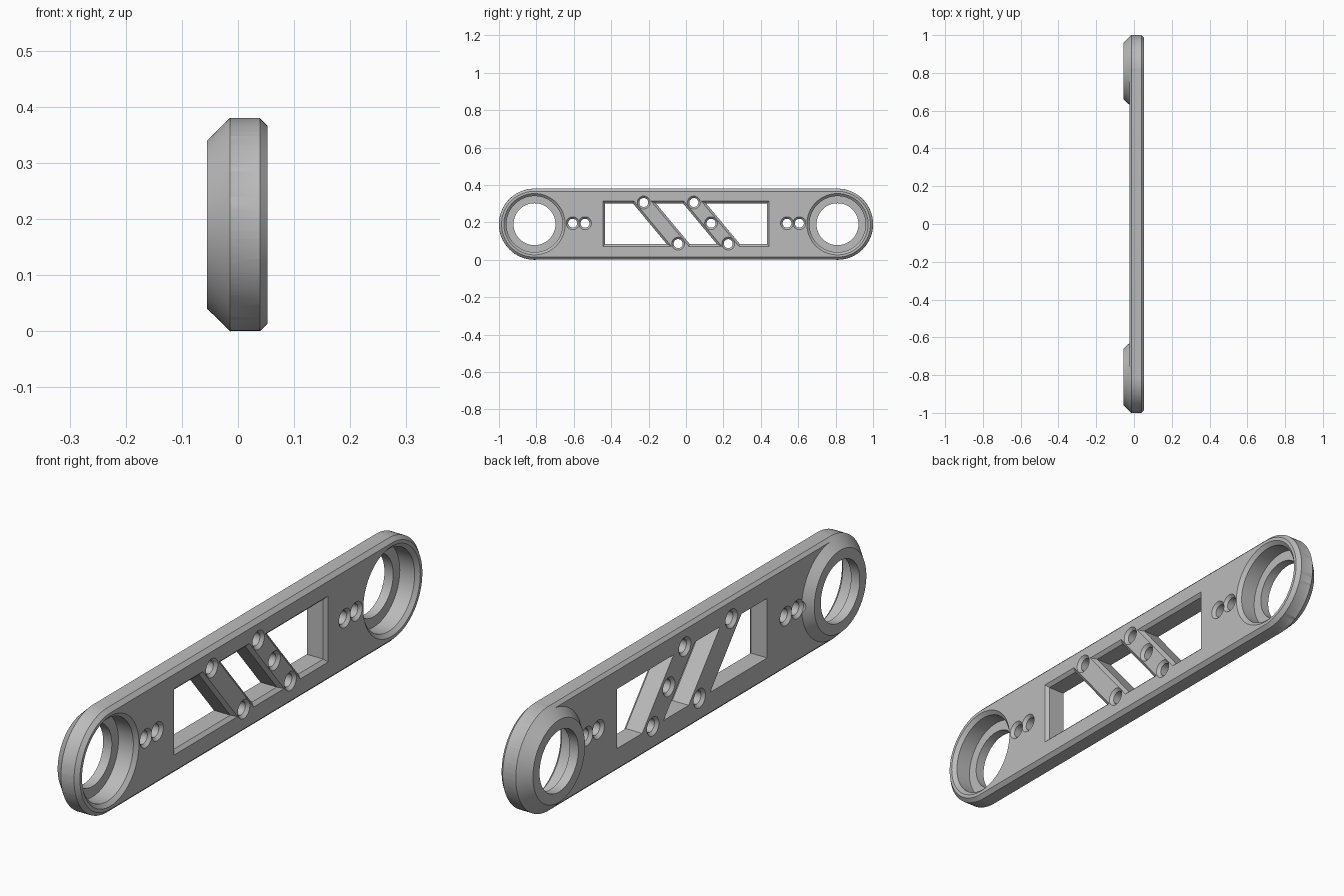
import bpy, bmesh, math

cube = bpy.data.objects.get("Cube")
if cube:
    bpy.data.objects.remove(cube, do_unlink=True)

MID = 0.19            # height of the long axis
END = 0.81            # distance of the end rings from the middle
BACK, FACE = -0.025, 0.053

grey = bpy.data.materials.new("plain_grey")
grey.use_nodes = True
colour = (0.5, 0.5, 0.5, 1)
grey.diffuse_color = colour
grey.node_tree.nodes["Principled BSDF"].inputs["Base Color"].default_value = colour


def circle(y, z, r, n=96):
    return [(y + r * math.cos(2 * math.pi * i / n), z + r * math.sin(2 * math.pi * i / n))
            for i in range(n)]


def stadium(r, n=48):
    pts = []
    for side in (1, -1):
        for i in range(n + 1):
            a = math.pi * (i / n - 0.5)
            pts.append((side * (END + r * math.cos(a)), MID + side * r * math.sin(a)))
    return pts


def loft(name, sections):
    """Closed solid skinned through outlines stacked along x."""
    bm = bmesh.new()
    rings = [[bm.verts.new((x, y, z)) for y, z in pts] for x, pts in sections]
    for a, b in zip(rings, rings[1:]):
        for i in range(len(a)):
            j = (i + 1) % len(a)
            bm.faces.new((a[i], a[j], b[j], b[i]))
    bm.faces.new(rings[0])
    bm.faces.new(rings[-1])
    bmesh.ops.recalc_face_normals(bm, faces=bm.faces)
    mesh = bpy.data.meshes.new(name)
    bm.to_mesh(mesh)
    bm.free()
    obj = bpy.data.objects.new(name, mesh)
    bpy.context.collection.objects.link(obj)
    mesh.materials.append(grey)
    return obj


def combine(target, tool, operation):
    mod = target.modifiers.new("combine", 'BOOLEAN')
    mod.operation, mod.object, mod.solver = operation, tool, 'EXACT'
    bpy.context.view_layer.objects.active = target
    bpy.ops.object.modifier_apply(modifier=mod.name)
    bpy.data.objects.remove(tool, do_unlink=True)


# Rounded plate with chamfered rims
plate = loft("link_plate", [(BACK, stadium(0.1785)), (-0.014, stadium(0.19)),
                            (0.039, stadium(0.19)), (FACE, stadium(0.176))])

# Tapered end bosses on the back, stepped bores from the face
for s in (-1, 1):
    y = s * END
    boss = loft("end_boss", [(-0.055, circle(y, MID, 0.15)), (-0.014, circle(y, MID, 0.1903)),
                             (0.01, circle(y, MID, 0.18))])
    combine(plate, boss, 'UNION')
for s in (-1, 1):
    y = s * END
    bore = loft("bore_cutter", [(-0.1, circle(y, MID, 0.112)), (-0.02, circle(y, MID, 0.112)),
                                (-0.0199, circle(y, MID, 0.15)), (0.04, circle(y, MID, 0.15)),
                                (FACE, circle(y, MID, 0.164)), (0.1, circle(y, MID, 0.164))])
    combine(plate, bore, 'DIFFERENCE')


# Three windows left between two diagonal bars
def bar_edge(middle, side):
    return lambda z, d: middle - 0.833 * (z - 0.195) + side * (0.046 + 1.3 * d)


def window(left, right, d):
    low, high = 0.072 + d, 0.313 - d
    return [(left(low, d), low), (right(low, d), low), (right(high, d), high), (left(high, d), high)]


frame_left = lambda z, d: -0.444 + d
frame_right = lambda z, d: 0.444 - d
bars = (-0.134, 0.134)
openings = [(frame_left, bar_edge(bars[0], -1)),
            (bar_edge(bars[0], 1), bar_edge(bars[1], -1)),
            (bar_edge(bars[1], 1), frame_right)]
for left, right in openings:
    narrow, wide = window(left, right, 0.012), window(left, right, 0)
    cutter = loft("window_cutter", [(-0.1, narrow), (0.041, narrow), (FACE, wide), (0.1, wide)])
    combine(plate, cutter, 'DIFFERENCE')

# Screw holes, countersunk on both sides
holes = [(s * y, 0.195) for s in (-1, 1) for y in (0.54, 0.606)]
holes += [(m + s * 0.092, 0.196 - s * 0.11) for m in bars for s in (-1, 1)]
holes.append((bars[1], 0.195))
for y, z in holes:
    big, small = circle(y, z, 0.0345, 32), circle(y, z, 0.024, 32)
    cutter = loft("hole_cutter", [(-0.1, big), (BACK, big), (BACK + 0.011, small),
                                  (FACE - 0.011, small), (FACE, big), (0.1, big)])
    combine(plate, cutter, 'DIFFERENCE')

bpy.ops.object.select_all(action='DESELECT')
plate.select_set(True)
bpy.context.view_layer.objects.active = plate
bpy.ops.object.shade_smooth_by_angle(angle=math.radians(25))
